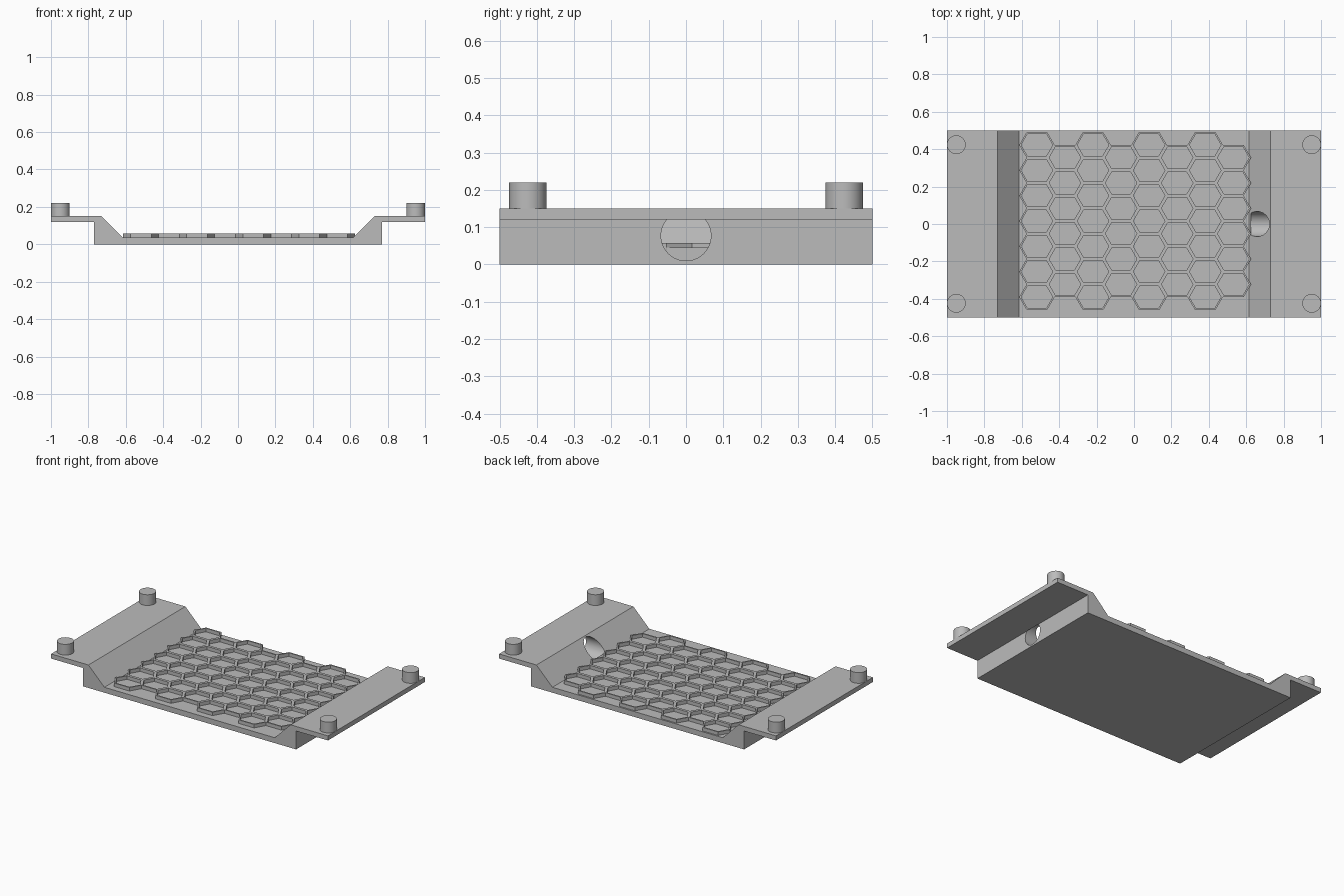
import bpy
import bmesh
import math
from mathutils import Vector

if "Cube" in bpy.data.objects:
    bpy.data.objects.remove(bpy.data.objects["Cube"], do_unlink=True)

grey = bpy.data.materials.new("plain grey")
grey.use_nodes = True
colour = (0.5, 0.5, 0.5, 1)
grey.diffuse_color = colour
grey.node_tree.nodes["Principled BSDF"].inputs["Base Color"].default_value = colour


def finish(bm, name):
    """Turn a bmesh into a named grey object."""
    bmesh.ops.recalc_face_normals(bm, faces=bm.faces)
    mesh = bpy.data.meshes.new(name)
    bm.to_mesh(mesh)
    bm.free()
    mesh.materials.append(grey)
    obj = bpy.data.objects.new(name, mesh)
    bpy.context.collection.objects.link(obj)
    return obj


def extrude(bm, faces, offset):
    """Give flat faces a thickness."""
    geom = bmesh.ops.extrude_face_region(bm, geom=faces)["geom"]
    verts = [v for v in geom if isinstance(v, bmesh.types.BMVert)]
    bmesh.ops.translate(bm, verts=verts, vec=offset)


def smooth(obj):
    bpy.ops.object.select_all(action='DESELECT')
    bpy.context.view_layer.objects.active = obj
    obj.select_set(True)
    bpy.ops.object.shade_smooth_by_angle(angle=math.radians(30))


# Tray body: mirrored cross-section drawn along the depth
half = [(0.77, 0), (0.77, 0.12), (1, 0.12), (1, 0.15), (0.73, 0.15), (0.615, 0.035)]
outline = half + [(-x, z) for x, z in reversed(half)]
bm = bmesh.new()
section = bm.faces.new([bm.verts.new((x, -0.5, z)) for x, z in outline])
extrude(bm, [section], Vector((0, 1, 0)))
body = finish(bm, "tray_body")

# Round bore through the left wall, stopping at the tray floor
bpy.ops.mesh.primitive_cylinder_add(vertices=48, radius=0.067, depth=0.146,
                                    location=(0.698, 0, 0.077),
                                    rotation=(0, math.pi / 2, 0))
cutter = bpy.context.object
cutter.name = "bore_cutter"
cutter.hide_render = True
cut = body.modifiers.new("bore", 'BOOLEAN')
cut.object = cutter
cut.operation = 'DIFFERENCE'
cut.solver = 'EXACT'
bpy.context.view_layer.objects.active = body
bpy.ops.object.modifier_apply(modifier=cut.name)
bpy.data.objects.remove(cutter, do_unlink=True)
smooth(body)

# Honeycomb walls: shared hexagon cells, inset, opened and raised
pitch_x, pitch_y = 0.15, 0.1355
slant = pitch_y / 2 / math.sqrt(3)
flat = (pitch_x - slant) / 2
wide = flat + slant
corners = [(wide, 0), (flat, 0.5), (-flat, 0.5), (-wide, 0), (-flat, -0.5), (flat, -0.5)]
columns, rows = 8, 7
bm = bmesh.new()
for col in range(columns):
    shift = col % 2
    for row in range(rows - shift):
        cx = (col - (columns - 1) / 2) * pitch_x + 0.006
        cy = 0.016 + (row + shift / 2 - (rows - 1) / 2) * pitch_y
        bm.faces.new([bm.verts.new((cx + x, cy + y * pitch_y, 0.03)) for x, y in corners])
bmesh.ops.remove_doubles(bm, verts=bm.verts, dist=0.001)
cells = list(bm.faces)
bmesh.ops.inset_individual(bm, faces=cells, thickness=0.009, use_even_offset=True)
bmesh.ops.delete(bm, geom=cells, context='FACES')
extrude(bm, list(bm.faces), Vector((0, 0, 0.028)))
finish(bm, "honeycomb_grid")

# Four round pegs on the flange corners
for side, x in (("left", 0.95), ("right", -0.95)):
    for end, y in (("front", -0.424), ("back", 0.424)):
        bpy.ops.mesh.primitive_cylinder_add(vertices=48, radius=0.05, depth=0.08,
                                            location=(x, y, 0.18))
        peg = bpy.context.object
        peg.name = f"{end}_{side}_peg"
        peg.data.materials.append(grey)
        smooth(peg)
